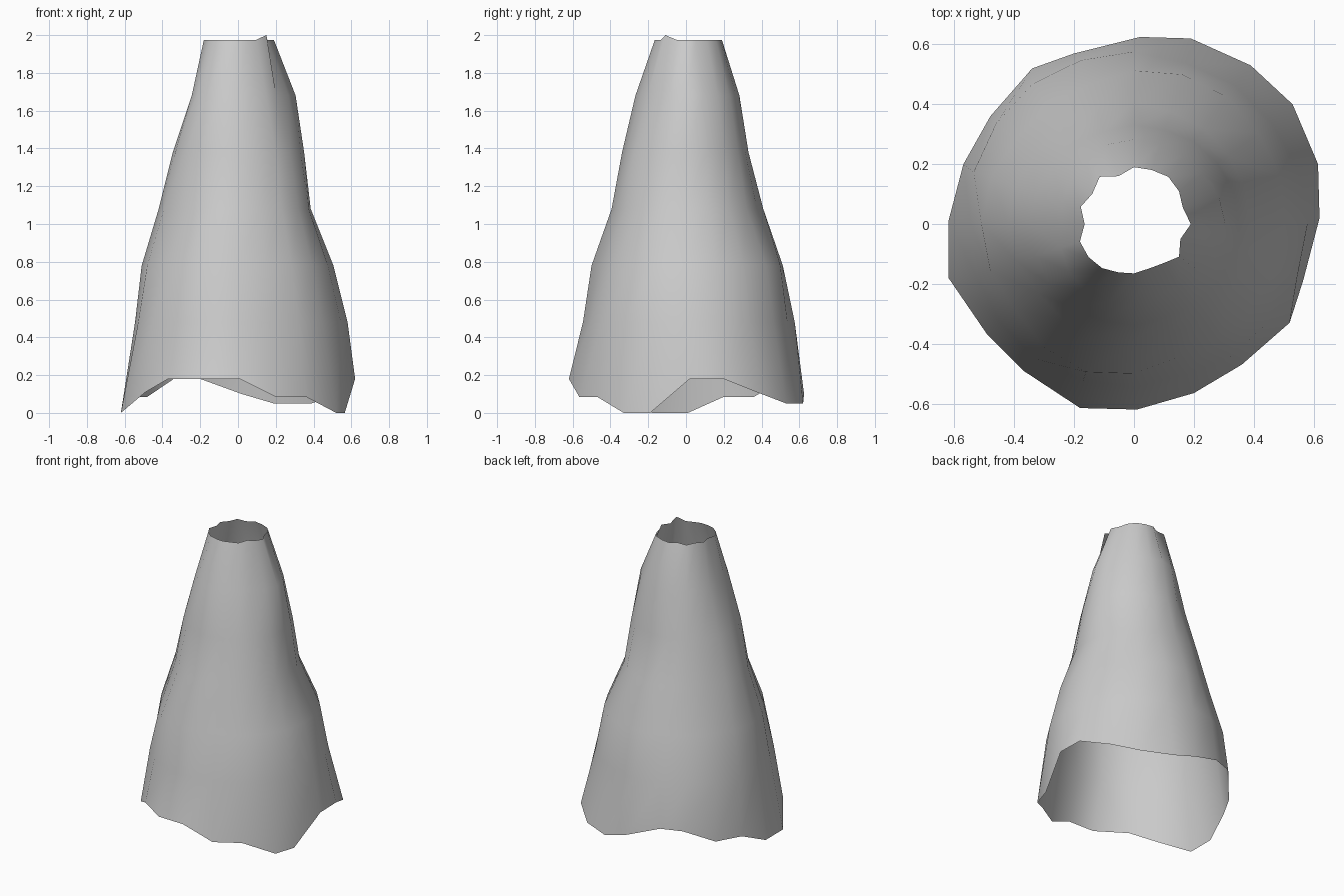
import bpy, bmesh, math

N = 20  # columns around the hollow trunk

# Ragged lower rim (x, y, z), counter-clockwise from +x
rim = [(.62, .02, .18), (.615, .2, .18), (.53, .4, .1), (.39, .53, .05), (.19, .62, .05),
       (.02, .625, .1), (-.2, .57, .18), (-.34, .52, .18), (-.48, .36, .085), (-.57, .2, .085),
       (-.62, .01, 0), (-.62, -.18, 0), (-.49, -.37, .11), (-.37, -.49, .18), (-.18, -.615, .18),
       (.01, -.62, .18), (.2, -.565, .085), (.36, -.47, .085), (.52, -.33, 0), (.565, -.19, 0)]

# Radii in ten directions, every 36 degrees from +x, at each height
rings = {
    .48: (.58, .57, .565, .575, .57, .545, .555, .55, .53, .555),
    .78: (.505, .515, .525, .49, .485, .51, .49, .52, .47, .485),
    1.08: (.385, .39, .395, .415, .405, .42, .395, .395, .385, .395),
    1.38: (.35, .345, .33, .325, .335, .345, .345, .34, .33, .34),
    1.68: (.305, .285, .28, .28, .255, .24, .27, .275, .255, .25),
}

# Wavy upper opening, one radius per column
top = [.19, .172, .186, .195, .19, .19, .168, .195, .172, .187,
       .165, .19, .188, .182, .17, .165, .157, .163, .186, .163]


def blend(r, i):
    """Radius at column i, averaging neighbours between listed directions."""
    k = i // 2
    return r[k] if i % 2 == 0 else (r[k] + r[(k + 1) % len(r)]) / 2 * 1.01


def polar(r, i, z):
    a = math.tau * i / N
    return (r * math.cos(a), r * math.sin(a), z)


levels = [rim]
levels += [[polar(blend(r, i), i, z) for i in range(N)] for z, r in rings.items()]
levels.append([polar(top[i], i, 2.0 if i == 18 else 1.975) for i in range(N)])

# Open tapered shell
bm = bmesh.new()
verts = [[bm.verts.new(p) for p in level] for level in levels]
for lo, hi in zip(verts, verts[1:]):
    for i in range(N):
        j = (i + 1) % N
        bm.faces.new((lo[i], lo[j], hi[j], hi[i])).smooth = True
mesh = bpy.data.meshes.new("tapered_shell")
bm.to_mesh(mesh)
bm.free()
bpy.context.collection.objects.link(bpy.data.objects.new("tapered_shell", mesh))
